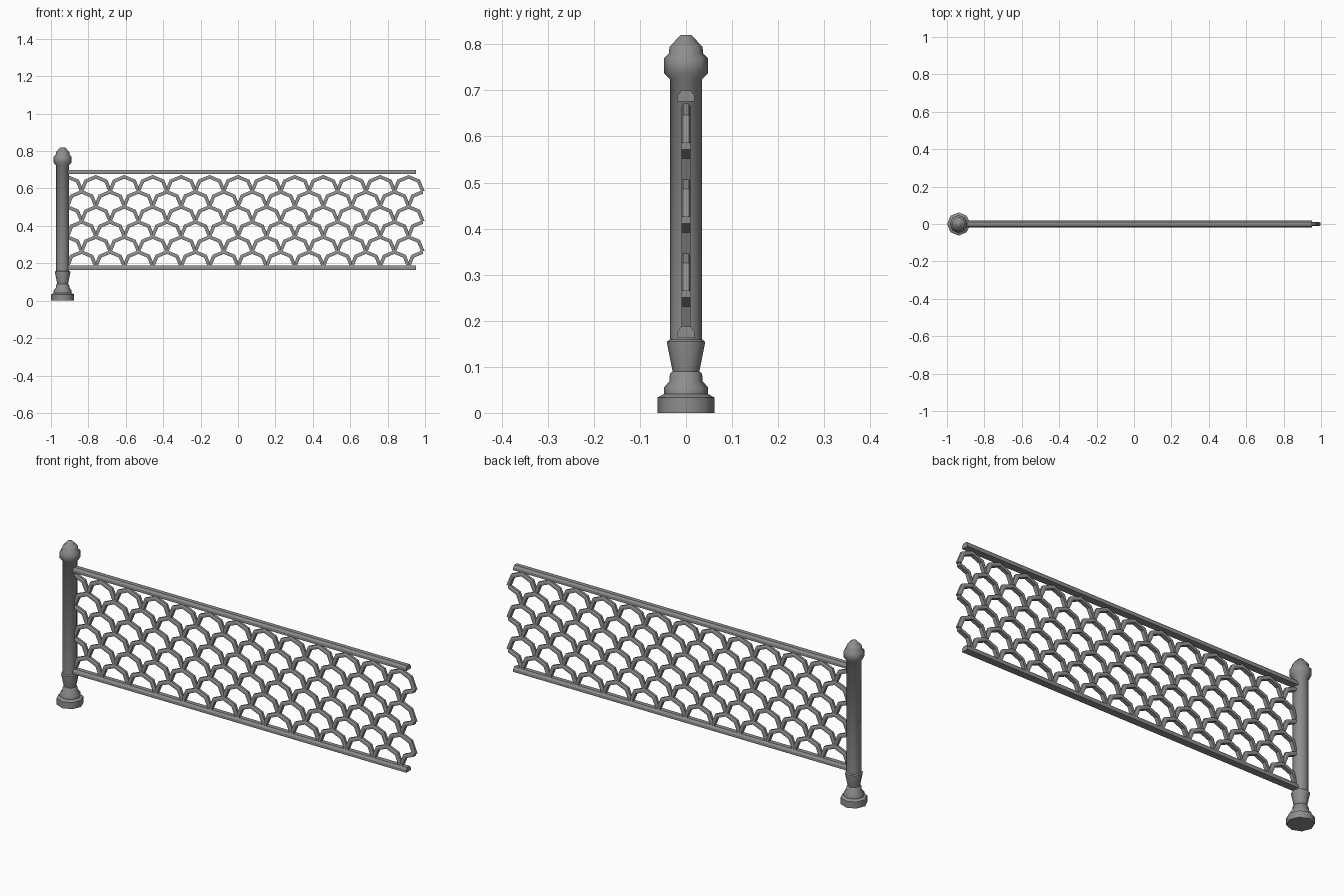
import bpy, bmesh, math

if "Cube" in bpy.data.objects:
    bpy.data.objects.remove(bpy.data.objects["Cube"], do_unlink=True)

GREY = (0.27, 0.27, 0.27, 1)
iron = bpy.data.materials.new("grey_iron")
iron.use_nodes = True
iron.diffuse_color = GREY
iron.node_tree.nodes["Principled BSDF"].inputs["Base Color"].default_value = GREY

POST_X = -0.9375
PITCH = 0.152
RADIUS = PITCH / 2
ROW_STEP = 0.0804
ROWS = 6
TOP_ROW_Z = 0.586    # centre height of the top row of arches
START_X = -6 * PITCH

# Flat underside with a chamfered top: (depth, height)
BAR = [(-1, 0), (-1, 0.55), (-0.6, 1), (0.6, 1), (1, 0.55), (1, 0)]


def finish(name, bm, smooth=0):
    bmesh.ops.recalc_face_normals(bm, faces=bm.faces)
    mesh = bpy.data.meshes.new(name)
    bm.to_mesh(mesh)
    bm.free()
    mesh.materials.append(iron)
    obj = bpy.data.objects.new(name, mesh)
    bpy.context.collection.objects.link(obj)
    if smooth:
        bpy.ops.object.select_all(action='DESELECT')
        obj.select_set(True)
        bpy.context.view_layer.objects.active = obj
        bpy.ops.object.shade_smooth_by_angle(angle=math.radians(smooth))
    return obj


def loft(bm, rings):
    """Join closed rings of points into a capped solid."""
    rows = [[bm.verts.new(p) for p in ring] for ring in rings]
    for a, b in zip(rows, rows[1:]):
        for i in range(len(a)):
            j = (i + 1) % len(a)
            bm.faces.new((a[i], a[j], b[j], b[i]))
    bm.faces.new(rows[0])
    bm.faces.new(rows[-1])


def arch(bm, x, z, first, last):
    """Sweep the bar along eighth turns of a circle."""
    rings = []
    for step in range(first, last + 1):
        a = math.pi / 4 * step
        ring = []
        for depth, height in BAR:
            r = RADIUS - 0.01 + 0.02 * height
            ring.append((x + r * math.cos(a), 0.01 * depth, z + r * math.sin(a)))
        rings.append(ring)
    loft(bm, rings)


# Turned post
profile = [(0.062, 0), (0.062, 0.033), (0.048, 0.041), (0.048, 0.055),
           (0.036, 0.069), (0.035, 0.085), (0.029, 0.09), (0.041, 0.15),
           (0.041, 0.155), (0.035, 0.159), (0.035, 0.724), (0.048, 0.738),
           (0.048, 0.77), (0.037, 0.781), (0.036, 0.795), (0.032, 0.798),
           (0.018, 0.814), (0.012, 0.82)]
bm = bmesh.new()
loft(bm, [[(POST_X + r * math.cos(math.pi / 4 * i), r * math.sin(math.pi / 4 * i), z)
           for i in range(8)] for r, z in profile])
finish("post", bm, 50)

# Top and bottom rails
for name, z in (("top_rail", 0.676), ("bottom_rail", 0.163)):
    bm = bmesh.new()
    loft(bm, [[(x, 0.018 * d, z + 0.024 * h) for d, h in BAR]
              for x in (POST_X + 0.015, 0.952)])
    finish(name, bm)

# Staggered rows of arches, each with one half arch at an end
for row in range(ROWS):
    z = TOP_ROW_Z - row * ROW_STEP
    bm = bmesh.new()
    if row % 2 == 0:
        arch(bm, START_X, z, 0, 2)
        offset = PITCH
    else:
        arch(bm, START_X + 12.5 * PITCH, z, 2, 4)
        offset = PITCH / 2
    for i in range(12):
        arch(bm, START_X + offset + i * PITCH, z, 0, 4)
    finish(f"arch_row_{row + 1}", bm)
